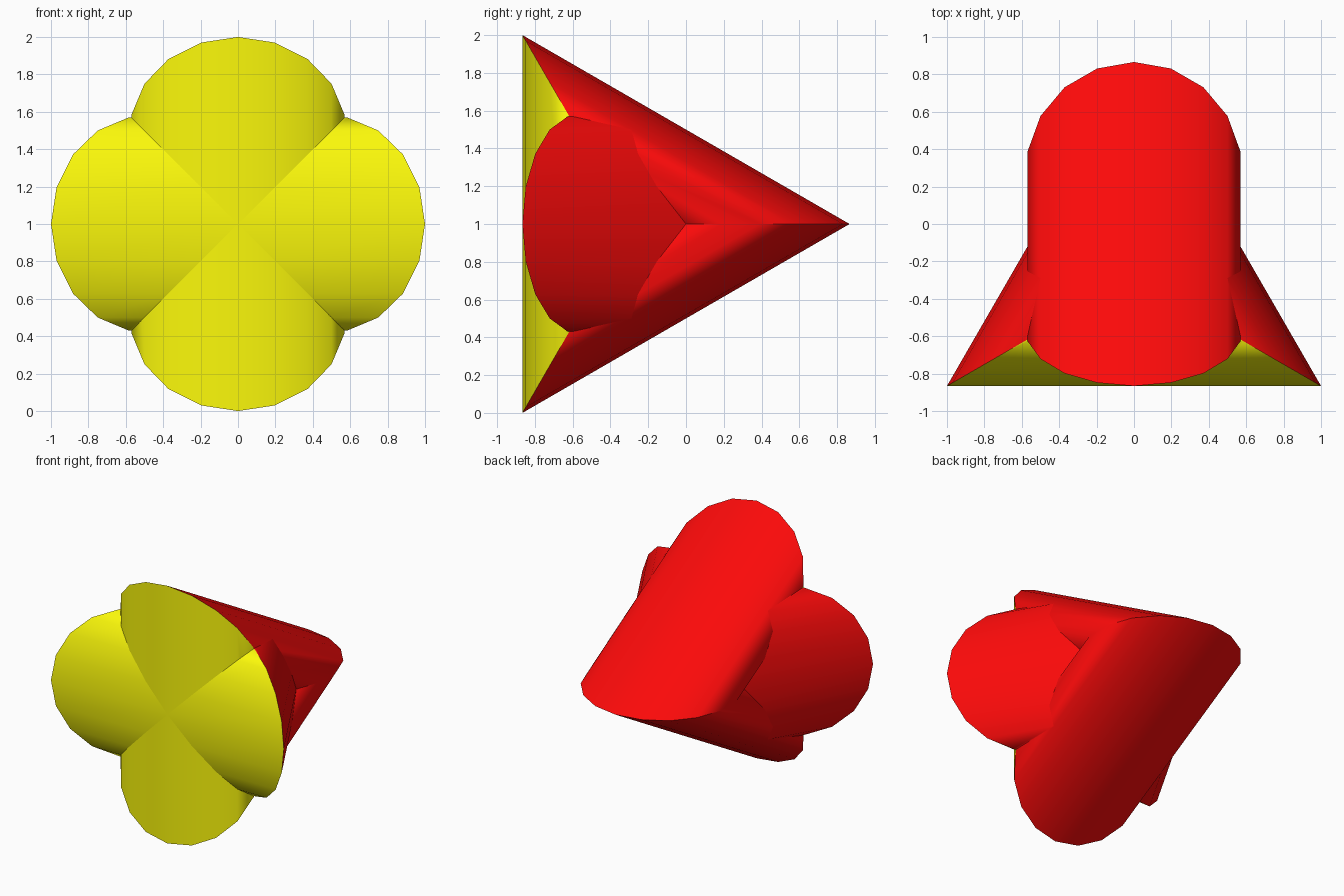
import bpy, bmesh
from math import atan2, pi, radians, sqrt
from mathutils import Matrix

if "Cube" in bpy.data.objects:
    bpy.data.objects.remove(bpy.data.objects["Cube"])

R = 1 / sqrt(3)          # ring radius = tube radius, so the hole closes to a point


def material(name, colour):
    m = bpy.data.materials.new(name)
    m.diffuse_color = colour
    m.use_nodes = True
    m.node_tree.nodes["Principled BSDF"].inputs["Base Color"].default_value = m.diffuse_color
    return m


red = material("red", (0.97, 0.003, 0.003, 1))
yellow = material("yellow", (0.97, 0.95, 0.003, 1))


def triangular_ring(name, turn, trim=False):
    # three-sided ring with an 18-sided tube
    bpy.ops.mesh.primitive_torus_add(major_segments=3, minor_segments=18,
                                     major_radius=R, minor_radius=R)
    ob = bpy.context.object
    ob.name = name
    ob.data.materials.append(red)
    ob.data.materials.append(yellow)

    # the side opposite the first corner becomes the yellow front
    for f in ob.data.polygons:
        c = f.center
        f.material_index = 1 if abs(atan2(c.y, c.x)) > 2 * pi / 3 else 0

    # close the pinched centre, then point a corner to the back
    bm = bmesh.new()
    bm.from_mesh(ob.data)
    bmesh.ops.remove_doubles(bm, verts=bm.verts, dist=1e-5)
    bm.transform(Matrix.Translation((0, -R / 2, 1))
                 @ Matrix.Rotation(turn, 4, 'Y')
                 @ Matrix.Rotation(pi / 2, 4, 'Z'))

    # trim along the diagonal planes where the rings meet, keeping the side lobes
    if trim:
        for side in (1, -1):
            bmesh.ops.bisect_plane(bm, geom=bm.verts[:] + bm.edges[:] + bm.faces[:],
                                   dist=1e-6, plane_co=(0, 0, 1), plane_no=(side, 0, 1))
        hidden = []
        for f in bm.faces:
            c = f.calc_center_median()
            if abs(c.z - 1) > abs(c.x):
                hidden.append(f)
        bmesh.ops.delete(bm, geom=hidden, context='FACES')

    bm.to_mesh(ob.data)
    bm.free()
    bpy.ops.object.shade_smooth_by_angle(angle=radians(40))
    return ob


# two rings crossing at right angles
triangular_ring("upright_ring", pi / 2)
triangular_ring("side_lobes", 0, trim=True)
